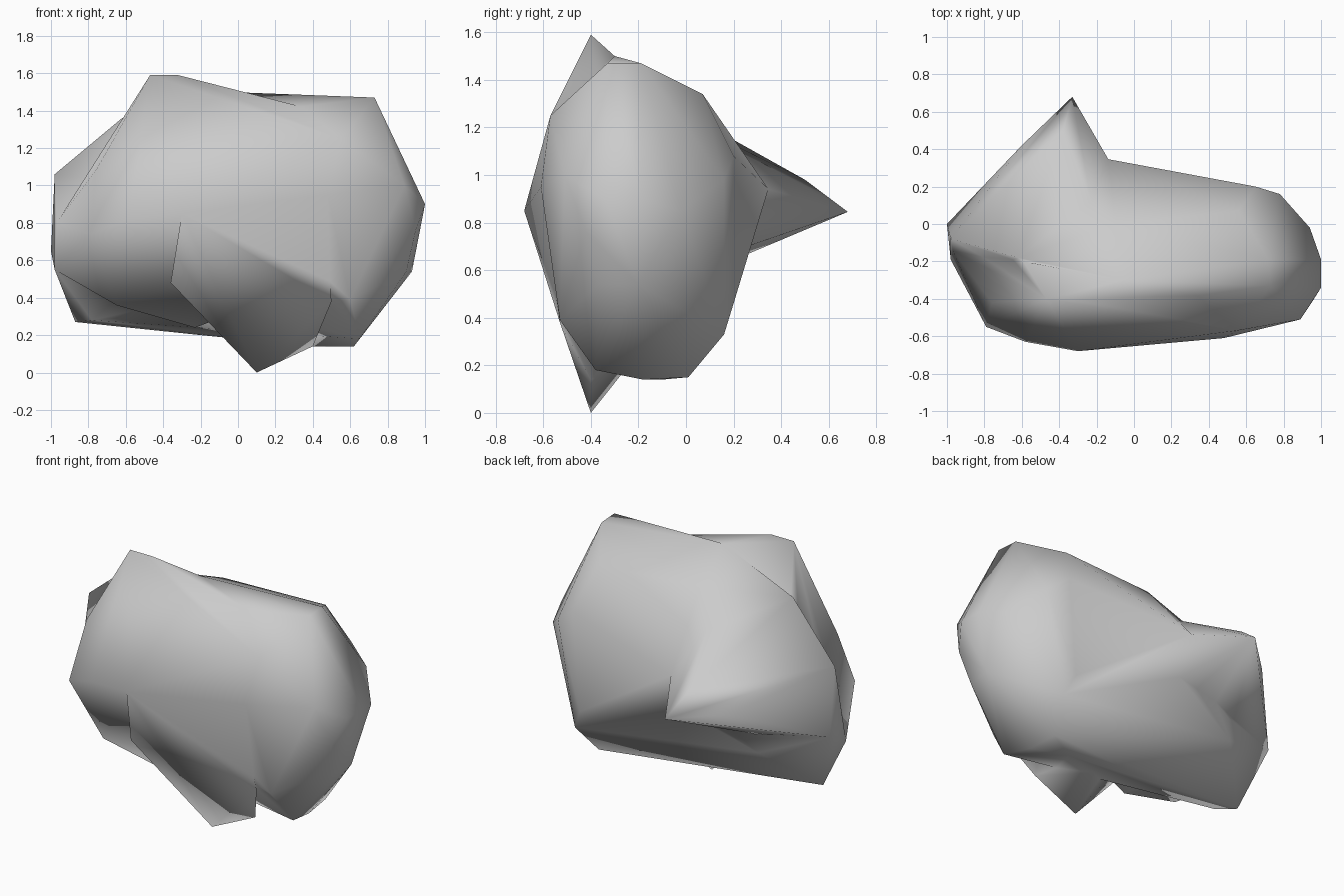
import bpy, bmesh

if "Cube" in bpy.data.objects:
    bpy.data.objects.remove(bpy.data.objects["Cube"])


def hull(name, points):
    """Convex faceted lump around a few corner points."""
    bm = bmesh.new()
    for p in points:
        bm.verts.new(p)
    res = bmesh.ops.convex_hull(bm, input=bm.verts[:])
    junk = {g for g in res["geom_interior"] + res["geom_unused"]
            if isinstance(g, bmesh.types.BMVert)}
    bmesh.ops.delete(bm, geom=list(junk), context='VERTS')
    bmesh.ops.recalc_face_normals(bm, faces=bm.faces[:])
    me = bpy.data.meshes.new(name)
    bm.to_mesh(me)
    bm.free()
    ob = bpy.data.objects.new(name, me)
    bpy.context.collection.objects.link(ob)
    return ob


# corners shared between the lumps
top_left = (-0.62, -0.18, 1.36)
top_mid = (-0.05, -0.3, 1.5)
left_high = (-0.98, -0.08, 1.06)
left_mid = (-1.0, 0.0, 0.65)
left_low = (-0.98, -0.19, 0.55)
left_foot = (-0.87, -0.12, 0.27)
nose = (-0.3, -0.68, 0.85)
front_right = (0.48, -0.61, 0.95)

# main slab of the rock
rock = hull("rock", [
    top_left, top_mid, left_high, left_mid, left_low, left_foot, front_right,
    (1, -0.19, 0.9), (1, -0.34, 0.9), (0.94, -0.02, 0.85), (0.93, -0.2, 0.54),
    (0.9, -0.37, 0.54), (0.95, -0.42, 0.76), (0.89, -0.51, 1.0),
    (0.73, -0.33, 1.47), (0.72, -0.19, 1.47), (0.56, 0.07, 1.34),
    (0.78, 0.16, 0.98), (0.65, 0.2, 1.08), (0.28, 0.26, 0.98),
    (-0.13, 0.35, 0.94), (-0.1, 0.24, 0.68), (-0.02, -0.62, 0.95),
    (0.55, -0.57, 1.25), (-0.1, 0.0, 1.36), (0.6, -0.53, 0.39),
    (0.65, -0.38, 0.18), (0.62, -0.18, 0.14), (0.4, -0.1, 0.14),
    (0.6, 0.01, 0.15), (0.66, 0.16, 0.33), (0.6, 0.2, 0.46),
    (-0.2, -0.1, 0.2), (-0.6, 0.14, 0.5), (-0.78, -0.22, 0.28)])

# upper front plate with the top point and an undercut below the nose
plate = hull("front_plate", [
    nose, front_right, (-0.59, -0.2, 1.36), top_mid,
    (-0.47, -0.4, 1.59), (-0.32, -0.4, 1.59), (-0.76, -0.42, 1.08),
    (-0.79, -0.55, 0.74), (-0.58, -0.63, 0.82), (0.55, -0.57, 1.25),
    (0.5, -0.38, 1.38), (-0.97, -0.14, 0.8), left_low,
    (-0.65, -0.41, 0.36), (-0.23, -0.36, 0.24), (0.2, -0.3, 0.4)])

# lower front wedge running down to the bottom point
wedge = hull("bottom_wedge", [
    nose, front_right, (0.1, -0.4, 0.0), (-0.36, -0.55, 0.48),
    (0.5, -0.53, 0.38), (0.4, -0.4, 0.14), (0.1, -0.24, 0.2),
    (-0.2, -0.3, 0.45), (0.3, -0.3, 0.9)])

# pyramid spike at the back
spike = hull("back_spike", [
    (-0.33, 0.68, 0.845), (-0.38, 0.5, 0.98), (-0.6, 0.42, 0.85),
    (-0.13, 0.34, 0.94), (-0.12, 0.23, 0.69), (-0.2, 0.05, 1.2),
    top_left, left_high, left_mid, (-0.6, 0.17, 0.63),
    (-0.25, 0.1, 0.63), (-0.5, -0.1, 0.7)])

# fuse everything into one skin
bpy.context.view_layer.objects.active = rock
for part in (plate, wedge, spike):
    mod = rock.modifiers.new("fuse", 'BOOLEAN')
    mod.operation = 'UNION'
    mod.solver = 'EXACT'
    mod.object = part
    bpy.ops.object.modifier_apply(modifier=mod.name)
    bpy.data.objects.remove(part, do_unlink=True)

# weld slivers and shade smooth
bm = bmesh.new()
bm.from_mesh(rock.data)
bmesh.ops.remove_doubles(bm, verts=bm.verts[:], dist=0.025)
bmesh.ops.triangulate(bm, faces=bm.faces[:])
bmesh.ops.recalc_face_normals(bm, faces=bm.faces[:])
for f in bm.faces:
    f.smooth = True
bm.to_mesh(rock.data)
bm.free()
